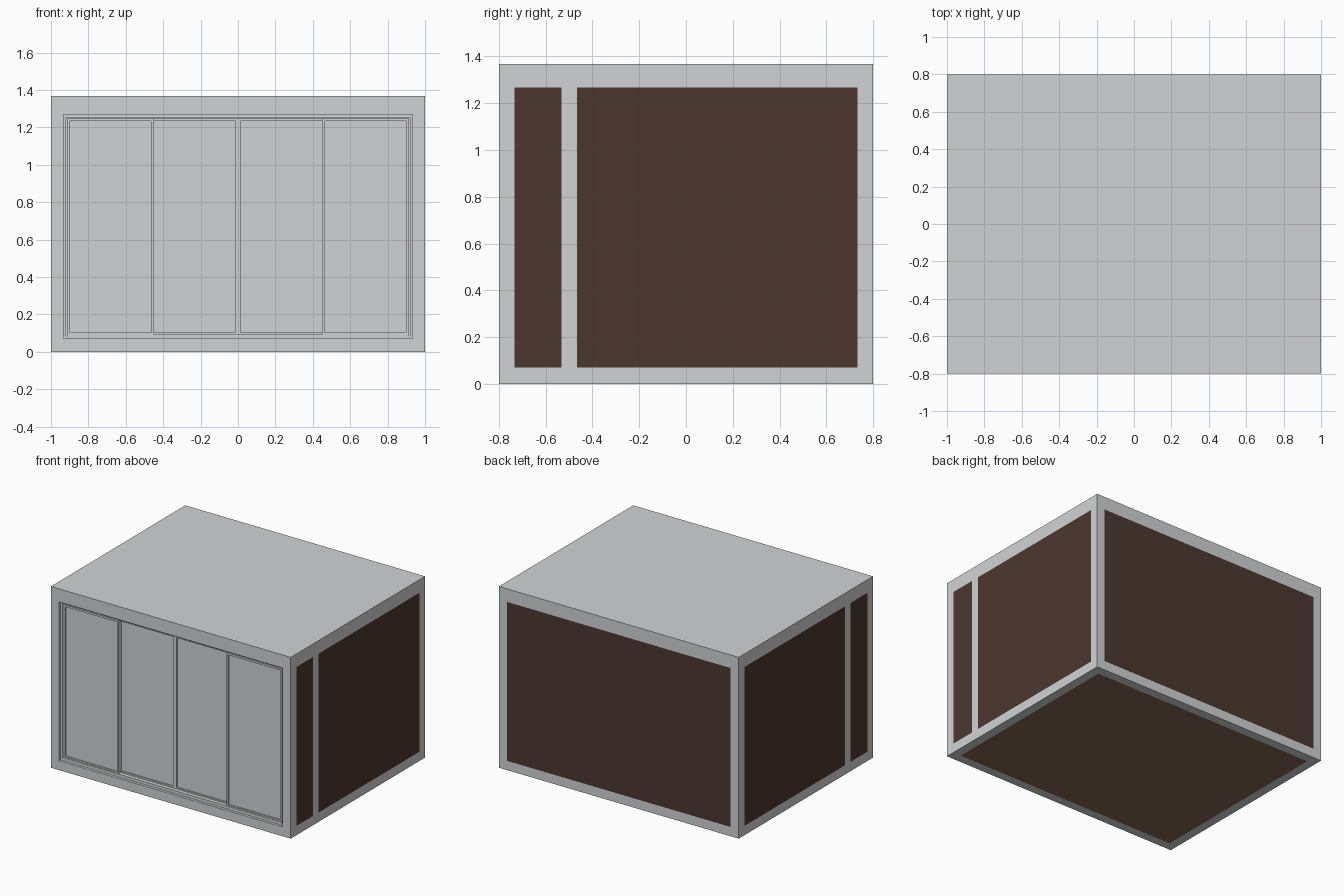
import bpy
import bmesh

old = bpy.data.objects.get("Cube")
if old:
    bpy.data.objects.remove(old, do_unlink=True)


def material(name, rgb):
    m = bpy.data.materials.new(name)
    m.use_nodes = True
    m.diffuse_color = (*rgb, 1)
    m.node_tree.nodes["Principled BSDF"].inputs["Base Color"].default_value = (*rgb, 1)
    return m


GREY = material("light grey", (0.64, 0.65, 0.66))
BROWN = material("dark brown cladding", (0.073, 0.039, 0.030))
WOOD = material("brown floor", (0.235, 0.135, 0.096))


def box(name, lo, hi, mat, border=0, recess=0):
    """Box between two corners; its front face may get a border and a recess."""
    bm = bmesh.new()
    bmesh.ops.create_cube(bm, size=1)
    for v in bm.verts:
        v.co = [(a + b) / 2 + c * (b - a) for a, b, c in zip(lo, hi, v.co)]
    if border:
        bm.normal_update()
        front = [f for f in bm.faces if f.normal.y < -0.9]
        bmesh.ops.inset_region(bm, faces=front, thickness=border)
        # Extrude the inner face straight back to make the rebate
        inner = bmesh.ops.extrude_face_region(bm, geom=front)["geom"]
        for v in inner:
            if isinstance(v, bmesh.types.BMVert):
                v.co.y += recess
        bmesh.ops.delete(bm, geom=[f for f in front if f.is_valid], context="FACES_ONLY")
        bmesh.ops.recalc_face_normals(bm, faces=bm.faces)
    mesh = bpy.data.meshes.new(name)
    bm.to_mesh(mesh)
    bm.free()
    mesh.materials.append(mat)
    ob = bpy.data.objects.new(name, mesh)
    bpy.context.collection.objects.link(ob)
    return ob


# Overall size and inner edges of the frame
X, Y, Z = 1.0, 0.8, 1.367
IX, IY, Z0, Z1 = 0.933, 0.733, 0.07, 1.268
POST_A, POST_B = -0.533, -0.467   # side post
T = 0.06                          # panel thickness

# Structural frame with roof: one block with its openings cut through
frame = box("frame", (-X, -Y, 0), (X, Y, Z), GREY)
openings = [
    ((-2, POST_B, Z0), (2, IY, Z1)),
    ((-2, -IY, Z0), (2, POST_A, Z1)),
    ((-IX, -2, Z0), (IX, 2, Z1)),
    ((-IX, -IY, -1), (IX, IY, 0.5)),
]
bpy.context.view_layer.objects.active = frame
for lo, hi in openings:
    cutter = box("cutter", lo, hi, GREY)
    cutter.hide_render = True
    mod = frame.modifiers.new("opening", "BOOLEAN")
    mod.operation = "DIFFERENCE"
    mod.solver = "EXACT"
    mod.object = cutter
    bpy.ops.object.modifier_apply(modifier=mod.name)
    bpy.data.objects.remove(cutter, do_unlink=True)

# Cladding panels and floor, flush with the frame
for side, s in (("left", 1), ("right", -1)):
    xs = sorted((s * X, s * (X - T)))
    for part, y0, y1 in (("front", -IY, POST_A), ("rear", POST_B, IY)):
        box(f"{side}_{part}_panel", (xs[0], y0, Z0), (xs[1], y1, Z1), BROWN)
box("back_panel", (-IX, Y - T, Z0), (IX, Y, Z1), BROWN)
box("floor", (-IX, -IY, 0), (IX, IY, Z0), WOOD)

# Door surround, set back in the front opening
FRONT, MID, BACK = -0.78, -0.755, -0.73
B = 0.02
box("door_surround", (-IX, FRONT, Z0), (IX, BACK + 0.02, Z1), GREY, B, BACK - FRONT)
box("door_track", (-IX + B, FRONT - 0.004, Z0 + 0.016), (IX - B, MID, Z0 + 0.024), GREY)

# Outer fixed doors in front, inner sliding doors behind
for side, s in (("left", 1), ("right", -1)):
    for kind, a, b, y0, y1 in (("fixed", 0.45, IX - B, FRONT, MID),
                               ("sliding", 0, 0.465, MID, BACK)):
        x0, x1 = sorted((s * a, s * b))
        box(f"{side}_{kind}_door", (x0, y0, Z0 + B), (x1, y1, Z1 - B), GREY, B, 0.012)
